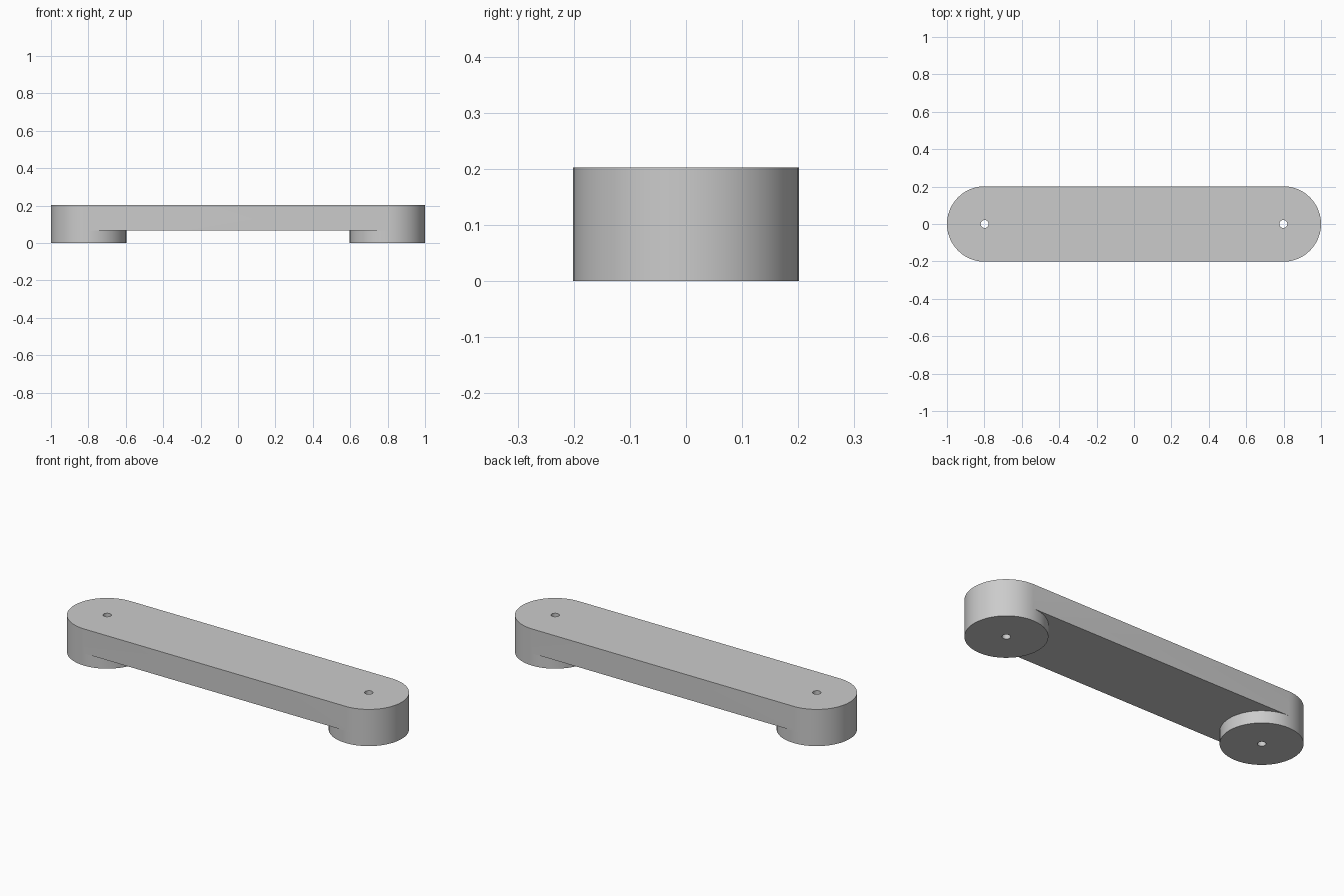
import bpy
import bmesh
from math import cos, sin, tau

cube = bpy.data.objects.get("Cube")
if cube:
    bpy.data.objects.remove(cube, do_unlink=True)

SEG = 48                    # sides of every circle
QUARTER = SEG // 4
RADIUS, HOLE = 0.2015, 0.021
CENTRE = 1 - RADIUS         # distance of each foot axis from the middle
BASE, UNDERSIDE, TOP = 0.0, 0.0675, 0.2025

grey = bpy.data.materials.new("plain grey")
grey.use_nodes = True
grey.diffuse_color = (0.6, 0.6, 0.6, 1)
grey.node_tree.nodes["Principled BSDF"].inputs["Base Color"].default_value = grey.diffuse_color

bm = bmesh.new()


def ring(x, radius, z):
    """Circle of vertices around a vertical axis."""
    return [bm.verts.new((x + radius * cos(tau * i / SEG), radius * sin(tau * i / SEG), z))
            for i in range(SEG)]


def bridge(a, b, start=0, count=SEG):
    """Quads between two matching rings."""
    for k in range(start, start + count):
        i, j = k % SEG, (k + 1) % SEG
        bm.faces.new((a[i], a[j], b[j], b[i]))


# Rounded ends: round feet, end walls and through holes
ends = {}
for side, outer_start in ((1, -QUARTER), (-1, QUARTER)):
    x = side * CENTRE
    base, middle, top = (ring(x, RADIUS, z) for z in (BASE, UNDERSIDE, TOP))
    hole_base, hole_top = (ring(x, HOLE, z) for z in (BASE, TOP))
    bridge(base, middle)
    bridge(middle, top, outer_start, SEG // 2)
    bridge(base, hole_base)
    bridge(top, hole_top)
    bridge(hole_base, hole_top)
    ends[side] = middle, top

# Bar between the ends: underside and top follow the inner arcs of the feet
for level in (0, 1):
    right, left = ends[1][level], ends[-1][level]
    outline = [right[i] for i in range(3 * QUARTER, QUARTER - 1, -1)]
    outline += [left[i] for i in range(QUARTER, -QUARTER - 1, -1)]
    bm.faces.new(outline)

# Straight long sides
for i in (QUARTER, 3 * QUARTER):
    bm.faces.new((ends[1][0][i], ends[1][1][i], ends[-1][1][i], ends[-1][0][i]))

bmesh.ops.recalc_face_normals(bm, faces=bm.faces)
mesh = bpy.data.meshes.new("bar_handle")
bm.to_mesh(mesh)
bm.free()
mesh.materials.append(grey)

handle = bpy.data.objects.new("bar_handle", mesh)
bpy.context.collection.objects.link(handle)
bpy.ops.object.select_all(action='DESELECT')
handle.select_set(True)
bpy.context.view_layer.objects.active = handle
bpy.ops.object.shade_smooth_by_angle()
